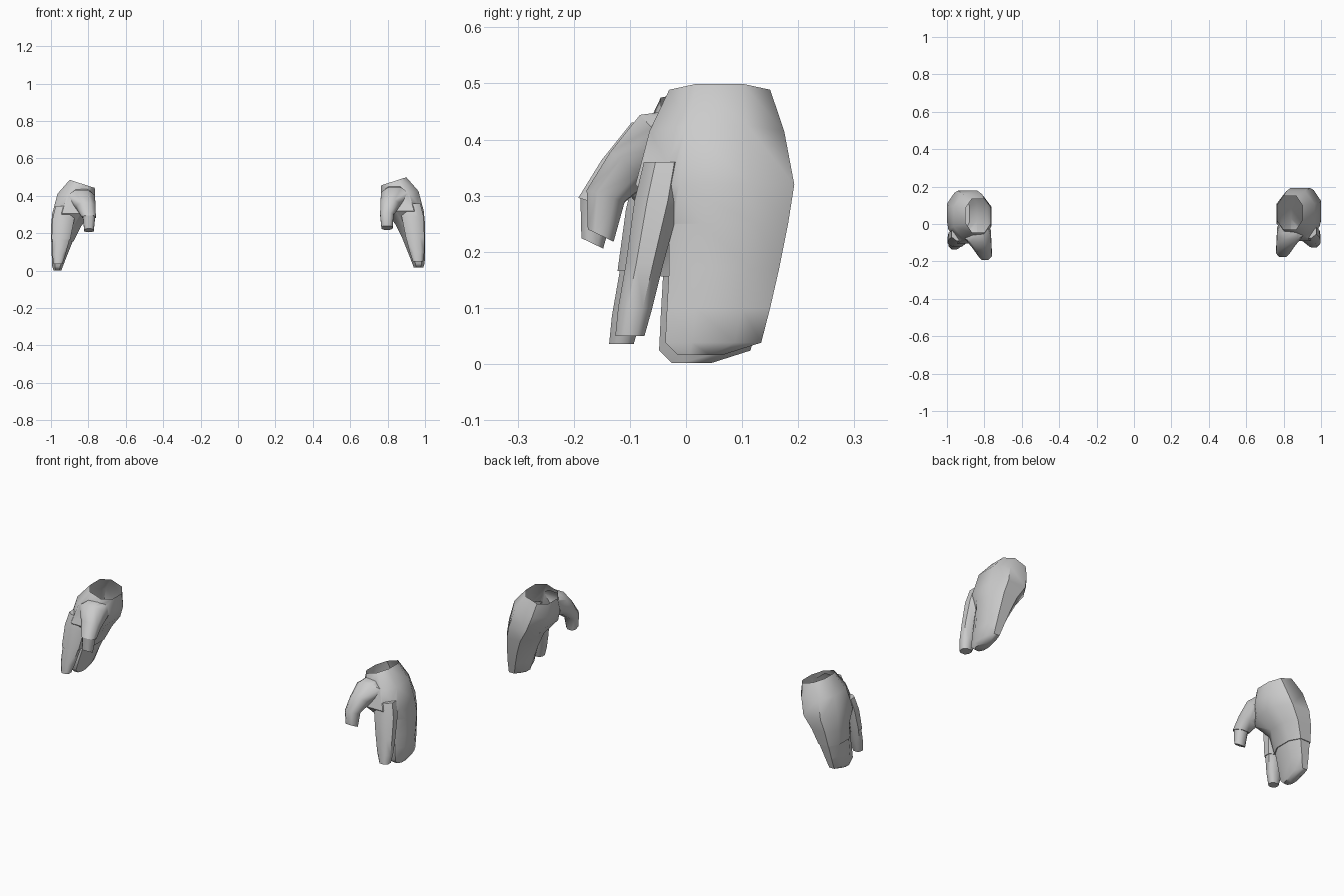
import bpy, bmesh, math
from mathutils import Vector

if "Cube" in bpy.data.objects:
    bpy.data.objects.remove(bpy.data.objects["Cube"])

CUFF_Z, CUFF_X, CUFF_SLOPE = 0.478, 0.833, 0.32
# Rounded octagon in unit coordinates
OCT = [(1, .45), (.5, 1), (-.5, 1), (-1, .45), (-1, -.45), (-.5, -1), (.5, -1), (1, -.45)]


def flat(z, x0, x1, y0, y1, slope=0):
    """Level cross-section given by its extents: (centre, half axis u, half axis v)."""
    hx = (x1 - x0) / 2
    return (Vector(((x0 + x1) / 2, (y0 + y1) / 2, z)),
            Vector((hx, 0, hx * slope)), Vector((0, (y1 - y0) / 2, 0)))


def tilted(c, w, v):
    return Vector(c), Vector((w, 0, 0)), Vector((0, *v))


# Palm running into the three-finger block
BODY = [flat(CUFF_Z, .766, .90, -.03, .15, CUFF_SLOPE),
        flat(.405, .763, .965, -.065, .175, .2),
        flat(.32, .785, .993, -.09, .193),
        flat(.25, .84, 1.0, -.03, .182),
        flat(.17, .88, 1.0, -.03, .166),
        flat(.10, .908, 1.0, -.034, .15),
        flat(.038, .932, .998, -.037, .134),
        flat(.016, .94, .99, -.015, .065)]
# Index finger
INDEX = [flat(.36, .87, .975, -.075, .0),
         flat(.29, .875, .992, -.092, -.01),
         flat(.18, .897, .997, -.107, -.04),
         flat(.10, .918, .997, -.121, -.06),
         flat(.05, .935, .99, -.126, -.074)]
# Thumb
THUMB = [tilted((.835, .03, .415), .05, (-.03, .04)),
         tilted((.837, -.04, .398), .072, (-.042, .046)),
         tilted((.812, -.1, .352), .05, (-.035, .026)),
         tilted((.796, -.143, .30), .036, (-.034, .01)),
         tilted((.797, -.152, .229), .03, (-.023, .011))]


def loft(name, rings, shrink=0.0):
    bm = bmesh.new()
    loops = []
    for c, u, v in rings:
        u2 = u * (1 - shrink / u.length)
        v2 = v * (1 - shrink / v.length)
        loops.append([bm.verts.new(c + u2 * a + v2 * b) for a, b in OCT])
    for a, b in zip(loops, loops[1:]):
        for i in range(8):
            j = (i + 1) % 8
            bm.faces.new((a[i], a[j], b[j], b[i]))
    bm.faces.new(loops[0])
    bm.faces.new(loops[-1])
    bmesh.ops.recalc_face_normals(bm, faces=bm.faces)
    me = bpy.data.meshes.new(name)
    bm.to_mesh(me)
    bm.free()
    ob = bpy.data.objects.new(name, me)
    bpy.context.collection.objects.link(ob)
    return ob


def activate(ob):
    bpy.ops.object.select_all(action='DESELECT')
    ob.select_set(True)
    bpy.context.view_layer.objects.active = ob


def finish(ob, mirrored):
    """Open the cuff, mirror to the other side if wanted, shade smooth."""
    bm = bmesh.new()
    bm.from_mesh(ob.data)
    cap = [f for f in bm.faces if all(
        abs(v.co.z - CUFF_Z - (v.co.x - CUFF_X) * CUFF_SLOPE) < .002 for v in f.verts)]
    bmesh.ops.delete(bm, geom=cap, context='FACES')
    if mirrored:
        for v in bm.verts:
            v.co = Vector((-v.co.x, v.co.y - .015, v.co.z - .014))
        bmesh.ops.reverse_faces(bm, faces=bm.faces)
    bm.to_mesh(ob.data)
    bm.free()
    activate(ob)
    bpy.ops.object.shade_smooth_by_angle(angle=math.radians(50))


def hand(name, body, index, thumb, mirrored):
    ob = loft(name, body)
    for part in (index, thumb):
        tool = loft("joining_part", part)
        m = ob.modifiers.new("join", 'BOOLEAN')
        m.operation, m.solver, m.object = 'UNION', 'EXACT', tool
        activate(ob)
        bpy.ops.object.modifier_apply(modifier=m.name)
        bpy.data.objects.remove(tool)
    finish(ob, mirrored)


# Bare hand on +x
hand("left_hand", BODY, INDEX, THUMB, False)

# Fingerless glove on -x with separate fingertips coming out of it
hand("right_glove", BODY[:5], INDEX[:3], THUMB[:4], True)
for name, rings in (("right_finger_block", BODY[4:]),
                    ("right_index_tip", INDEX[2:]),
                    ("right_thumb_tip", THUMB[3:])):
    finish(loft(name, rings, .004), True)
